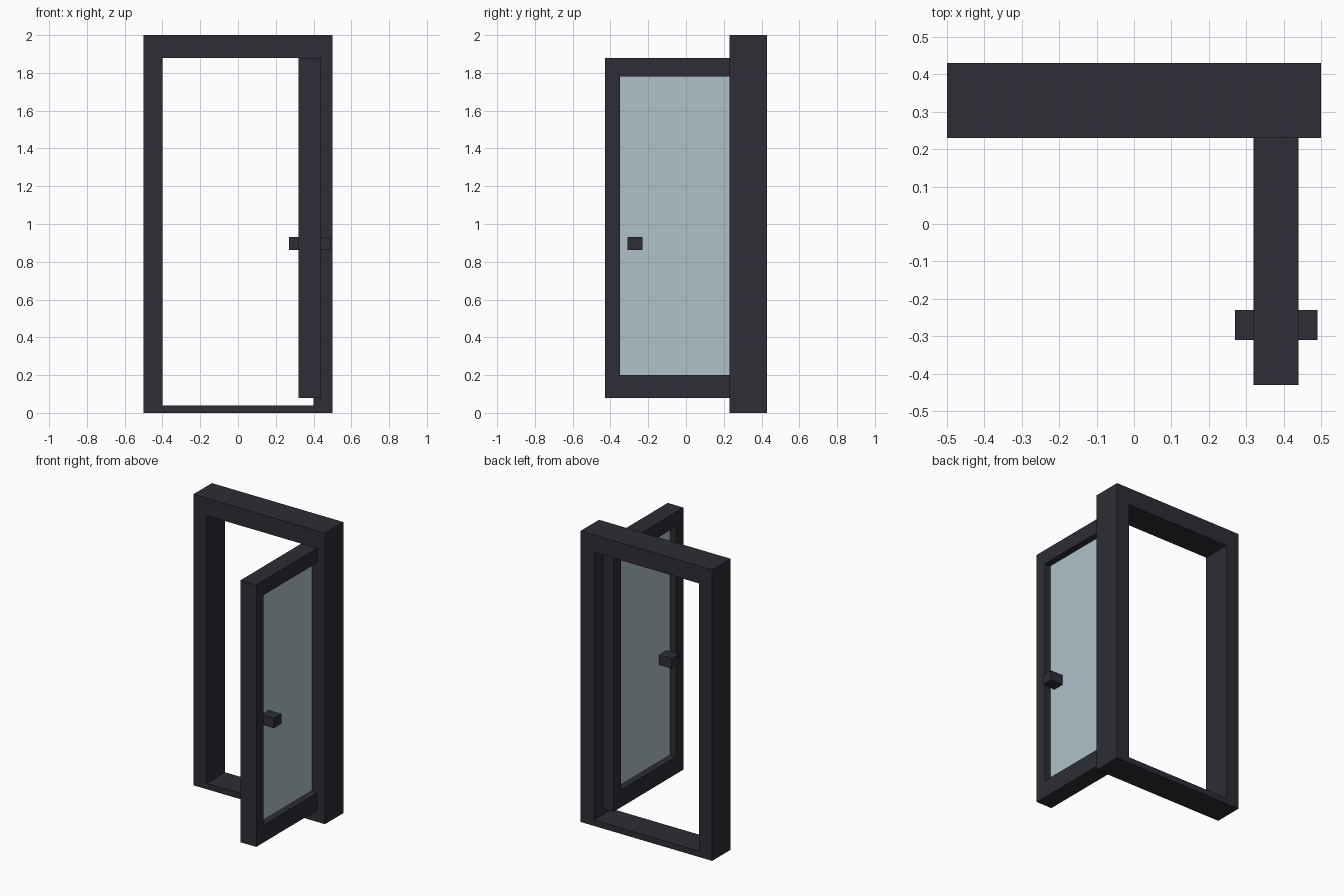
import bpy
import bmesh

if "Cube" in bpy.data.objects:
    bpy.data.objects.remove(bpy.data.objects["Cube"])


def material(name, rgb):
    m = bpy.data.materials.new(name)
    m.diffuse_color = (*rgb, 1.0)
    m.use_nodes = True
    m.node_tree.nodes["Principled BSDF"].inputs["Base Color"].default_value = m.diffuse_color
    return m


DARK = material("charcoal", (0.026, 0.026, 0.036))
GLASS = material("pale_blue_glass", (0.43, 0.54, 0.585))


def finish(name, bm, mat):
    bmesh.ops.recalc_face_normals(bm, faces=bm.faces)
    mesh = bpy.data.meshes.new(name)
    bm.to_mesh(mesh)
    bm.free()
    mesh.materials.append(mat)
    obj = bpy.data.objects.new(name, mesh)
    bpy.context.collection.objects.link(obj)
    return obj


def box(name, lo, hi, mat):
    bm = bmesh.new()
    bmesh.ops.create_cube(bm, size=1)
    for v in bm.verts:
        v.co = [lo[i] if v.co[i] < 0 else hi[i] for i in range(3)]
    return finish(name, bm, mat)


def ring(name, outer, inner, depth, place, mat):
    """Rectangular frame; outer and inner are (u0, z0, u1, z1)."""
    def corners(r):
        return [(r[0], r[1]), (r[2], r[1]), (r[2], r[3]), (r[0], r[3])]

    bm = bmesh.new()
    # One closed loop of four corners per outline and depth
    loops = [[bm.verts.new(place(u, d, z)) for u, z in corners(r)]
             for r, d in ((outer, depth[0]), (outer, depth[1]),
                          (inner, depth[1]), (inner, depth[0]))]
    for a, b in zip(loops, loops[1:] + loops[:1]):
        for i in range(4):
            j = (i + 1) % 4
            bm.faces.new((a[i], a[j], b[j], b[i]))
    return finish(name, bm, mat)


# Fixed surround with a low threshold
ring("door_frame", (-0.5, 0, 0.5, 2), (-0.4, 0.04, 0.4, 1.88),
     (0.23, 0.43), lambda u, d, z: (u, d, z), DARK)

# Door leaf standing open at a right angle
ring("door_leaf", (-0.43, 0.08, 0.33, 1.88), (-0.35, 0.20, 0.25, 1.78),
     (0.32, 0.44), lambda u, d, z: (d, u, z), DARK)

# Glazing set in the middle of the leaf
box("glass_pane", (0.365, -0.35, 0.20), (0.395, 0.25, 1.78), GLASS)

# Square handle passing through the glass
box("handle", (0.27, -0.31, 0.863), (0.49, -0.23, 0.932), DARK)
